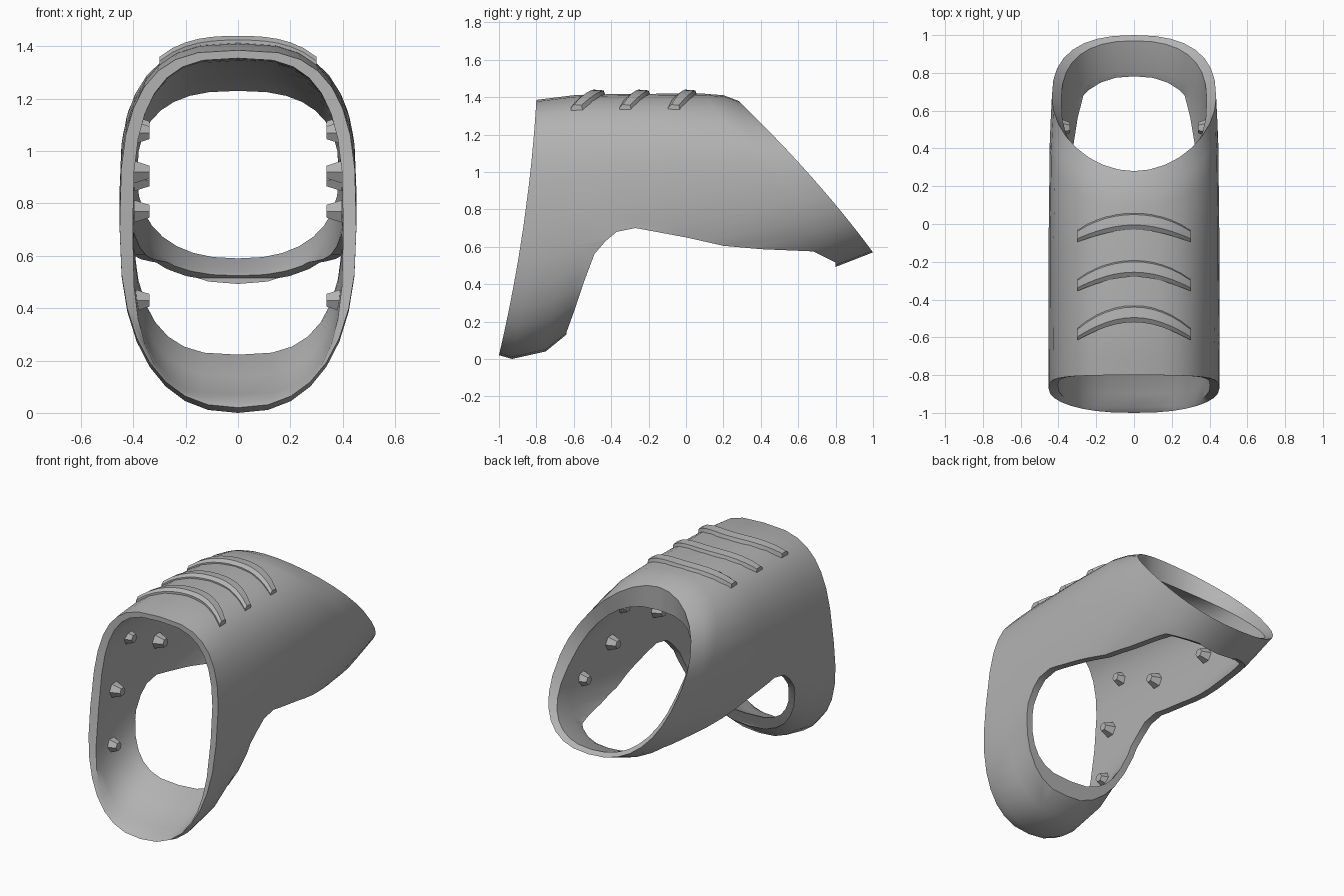
import bpy, bmesh, math
from mathutils import Vector, Matrix

old = bpy.data.objects.get("Cube")
if old:
    bpy.data.objects.remove(old, do_unlink=True)

# One plain grey material
grey = bpy.data.materials.new("plain grey")
grey.use_nodes = True
grey.diffuse_color = (0.45, 0.45, 0.45, 1)
grey.node_tree.nodes["Principled BSDF"].inputs["Base Color"].default_value = (0.45, 0.45, 0.45, 1)


def make_object(name, bm):
    bmesh.ops.recalc_face_normals(bm, faces=bm.faces)
    mesh = bpy.data.meshes.new(name)
    bm.to_mesh(mesh)
    bm.free()
    mesh.materials.append(grey)
    obj = bpy.data.objects.new(name, mesh)
    bpy.context.collection.objects.link(obj)
    return obj


def shade(obj, degrees=32):
    bpy.ops.object.select_all(action="DESELECT")
    obj.select_set(True)
    bpy.context.view_layer.objects.active = obj
    bpy.ops.object.shade_smooth_by_angle(angle=math.radians(degrees))


def spow(v, p):
    return math.copysign(abs(v) ** p, v)


def oval(top, bottom, width, bow, upper, lower, count=32):
    """Rounded oval in the plane through a top and a bottom (y, z) point."""
    points = []
    for i in range(count):
        a = 2 * math.pi * i / count
        power = 2 / (upper if math.cos(a) > 0 else lower)
        t = spow(math.cos(a), power)
        x = width * spow(math.sin(a), power)
        y = (top[0] * (1 + t) + bottom[0] * (1 - t)) / 2 + bow * (1 - t * t)
        z = (top[1] * (1 + t) + bottom[1] * (1 - t)) / 2
        points.append((x, y, z))
    return points


# Shell sections, front to rear: outer top, outer bottom, inner top height, inner bottom,
# half width, bow, roundness of the outer upper, inner upper and inner lower halves
SECTIONS = [
    ((-.80, 1.385), (-1.0, .02), 1.355, (-.97, .05), .452, .03, 3.0, 3.0, 3.0),
    ((-.72, 1.395), (-.93, .00), 1.35, (-.90, .07), .452, .02, 3.0, 3.0, 3.0),
    ((-.60, 1.41), (-.75, .04), 1.345, (-.75, .14), .452, .015, 2.9, 3.0, 3.0),
    ((-.45, 1.415), (-.64, .13), 1.34, (-.62, .22), .452, .01, 2.8, 2.9, 2.9),
    ((-.15, 1.418), (0.0, .30), 1.32, (0.0, .36), .452, 0, 2.65, 2.8, 2.5),
    ((.10, 1.418), (.74, .47), 1.28, (.74, .50), .446, .01, 2.4, 2.75, 2.4),
    ((.20, 1.41), (.82, .50), 1.26, (.81, .54), .442, .02, 2.15, 2.7, 2.35),
    ((.28, 1.38), (1.0, .57), 1.23, (.97, .59), .435, .03, 1.95, 2.6, 2.35),
]


def build_shell():
    bm = bmesh.new()
    outer, inner = [], []
    for top, bottom, inner_z, inner_bottom, width, bow, upper, in_upper, in_lower in SECTIONS:
        ceiling = (top[0], inner_z)
        for store, ring in (
                (outer, oval(top, bottom, width, bow, upper, 2.38)),
                (inner, oval(ceiling, inner_bottom, width - .05, bow, in_upper, in_lower))):
            store.append([bm.verts.new(p) for p in ring])
    # Outer skin, rear rim, inner skin and front rim form one closed loop
    loops = outer + inner[::-1]
    for a, b in zip(loops, loops[1:] + loops[:1]):
        for i in range(len(a)):
            j = (i + 1) % len(a)
            bm.faces.new((a[i], a[j], b[j], b[i]))
    return make_object("shell", bm)


# Underside arch cutter
ARCH = [(-.64, -.3), (-.64, .14), (-.60, .25), (-.55, .40), (-.49, .56), (-.43, .63),
        (-.37, .68), (-.27, .70), (0, .65), (.2, .605), (.4, .587), (.68, .575),
        (.80, .515), (.80, -.3)]


def build_cutter():
    bm = bmesh.new()
    face = bm.faces.new([bm.verts.new((-.7, y, z)) for y, z in ARCH])
    extruded = bmesh.ops.extrude_face_region(bm, geom=[face])["geom"]
    verts = [v for v in extruded if isinstance(v, bmesh.types.BMVert)]
    bmesh.ops.translate(bm, verts=verts, vec=(1.4, 0, 0))
    return make_object("arch_cutter", bm)


shell = build_shell()
cutter = build_cutter()
cut = shell.modifiers.new("underside_arch", "BOOLEAN")
cut.operation = "DIFFERENCE"
cut.solver = "EXACT"
cut.object = cutter
bpy.context.view_layer.objects.active = shell
shell.select_set(True)
bpy.ops.object.modifier_apply(modifier=cut.name)
bpy.data.objects.remove(cutter, do_unlink=True)
shade(shell)


# Raised curved bands across the top
def crown(x):
    return .84 + .578 * (1 - (abs(x) / .452) ** 2.7) ** (1 / 2.7)


def build_band(name, peak, sweep, steps=12):
    bm = bmesh.new()
    rows = []
    for i in range(steps + 1):
        u = 2 * i / steps - 1
        x, z = .3 * u, crown(.3 * u)
        y = peak - sweep * u ** 2
        half = .05 * (1 - .3 * u ** 4)
        profile = [(-half, -.04), (-half, .006), (-half * .5, .022),
                   (half * .6, .018), (half, -.04)]
        rows.append([bm.verts.new((x, y + dy, z + dz)) for dy, dz in profile])
    for a, b in zip(rows, rows[1:]):
        for i in range(len(a)):
            j = (i + 1) % len(a)
            bm.faces.new((a[i], a[j], b[j], b[i]))
    bm.faces.new(rows[0])
    bm.faces.new(rows[-1][::-1])
    shade(make_object(name, bm), 25)


for name, peak, sweep in (("front_band", -.47, .11), ("middle_band", -.23, .09),
                          ("rear_band", .02, .08)):
    build_band(name, peak, sweep)

# Faceted studs on the inner walls
STUDS = [(-.58, 1.07), (-.26, .92), (-.70, .77), (-.74, .43),
         (.11, 1.09), (.21, .89), (.51, .77)]
for side, label in ((1, "left"), (-1, "right")):
    bm = bmesh.new()
    for y, z in STUDS:
        place = Matrix.Translation(Vector((side * .368, y, z)))
        turn = Matrix.Rotation(-side * math.pi / 2, 4, "Y")
        bmesh.ops.create_cone(bm, cap_ends=True, segments=6, radius1=.05, radius2=.028,
                              depth=.06, matrix=place @ turn)
    make_object(label + "_inner_studs", bm)
